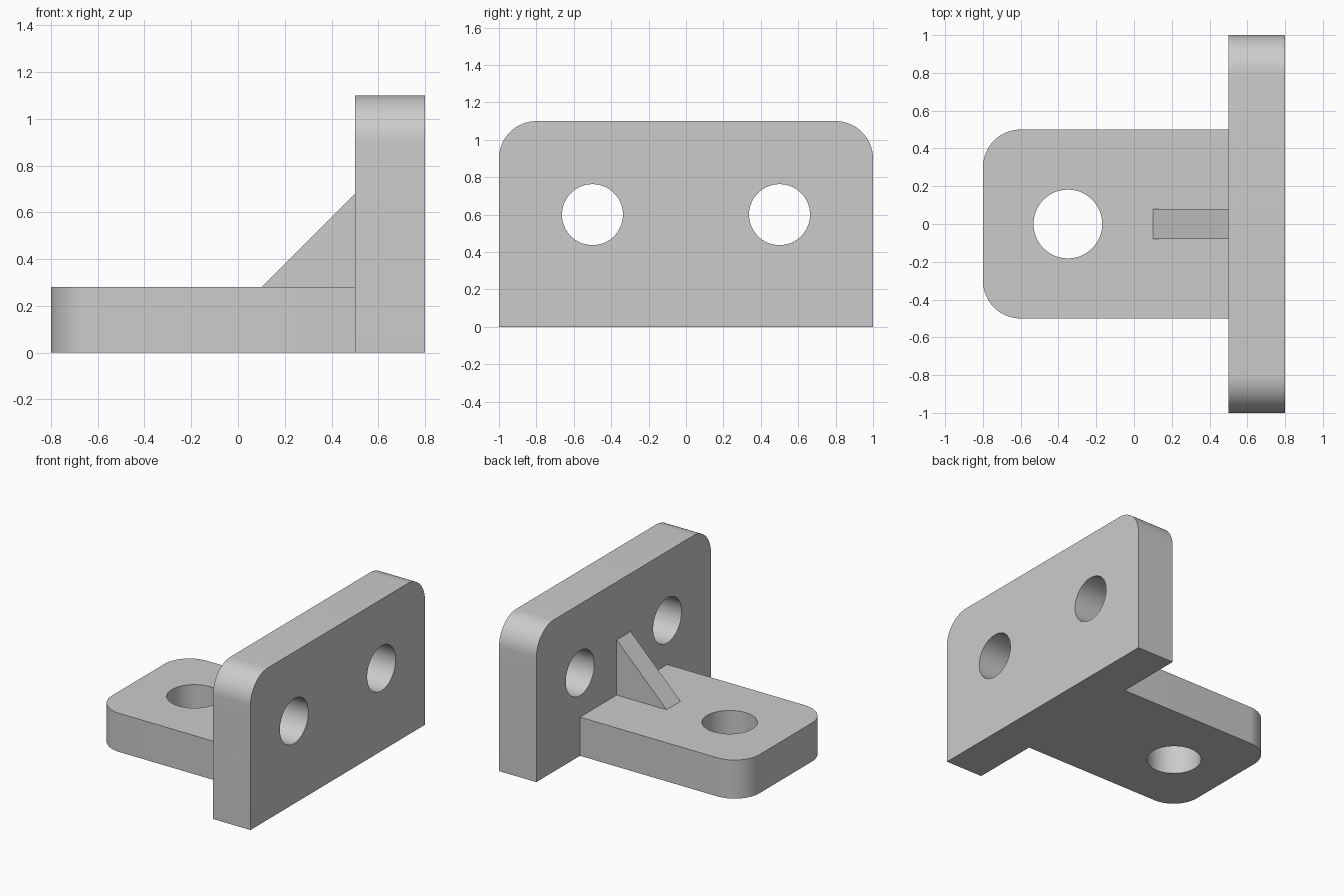
import bpy, bmesh
from math import pi, sin, cos, radians
from mathutils import Matrix, Vector

cube = bpy.data.objects.get("Cube")
if cube:
    bpy.data.objects.remove(cube, do_unlink=True)

steel = bpy.data.materials.new("plain grey")
steel.use_nodes = True
GREY = (0.6, 0.6, 0.6, 1)
steel.diffuse_color = GREY
steel.node_tree.nodes["Principled BSDF"].inputs["Base Color"].default_value = GREY

# Axis maps: local x, y, z of a profile to world axes
FLAT = Matrix.Identity(4)                                                  # extrudes along z
FACING_X = Matrix(((0, 0, 1, 0), (1, 0, 0, 0), (0, 1, 0, 0), (0, 0, 0, 1)))  # (y, z), along x
FACING_Y = Matrix(((1, 0, 0, 0), (0, 0, 1, 0), (0, 1, 0, 0), (0, 0, 0, 1)))  # (x, z), along y


def arc(cx, cy, r, start, sweep, steps):
    return [(cx + r * cos(start + sweep * i / steps),
             cy + r * sin(start + sweep * i / steps)) for i in range(steps + 1)]


def prism(name, outline, low, high, axes):
    """Extrude a closed outline between two levels."""
    bm = bmesh.new()
    face = bm.faces.new([bm.verts.new(axes @ Vector((u, v, low))) for u, v in outline])
    top = bmesh.ops.extrude_face_region(bm, geom=[face])["geom"]
    shift = axes @ Vector((0, 0, high - low))
    bmesh.ops.translate(bm, verts=[g for g in top if isinstance(g, bmesh.types.BMVert)], vec=shift)
    bmesh.ops.recalc_face_normals(bm, faces=bm.faces)
    mesh = bpy.data.meshes.new(name)
    bm.to_mesh(mesh)
    bm.free()
    mesh.materials.append(steel)
    obj = bpy.data.objects.new(name, mesh)
    bpy.context.collection.objects.link(obj)
    return obj


def drill(obj, holes, low, high, axes):
    """Cut round holes (u, v, radius) through a part, then smooth it."""
    bpy.ops.object.select_all(action="DESELECT")
    bpy.context.view_layer.objects.active = obj
    obj.select_set(True)
    for u, v, r in holes:
        cutter = prism("hole_cutter", arc(u, v, r, 0, 2 * pi, 64)[:-1], low - 0.1, high + 0.1, axes)
        cutter.hide_render = True
        mod = obj.modifiers.new("hole", "BOOLEAN")
        mod.operation, mod.solver, mod.object = "DIFFERENCE", "EXACT", cutter
        bpy.ops.object.modifier_apply(modifier=mod.name)
        bpy.data.objects.remove(cutter, do_unlink=True)
    bpy.ops.object.shade_smooth_by_angle(angle=radians(30))


# Upright mounting plate with rounded top corners and two bolt holes
R = 0.2
outline = ([(-1, 0), (1, 0)] + arc(1 - R, 1.1 - R, R, 0, pi / 2, 16)
           + arc(R - 1, 1.1 - R, R, pi / 2, pi / 2, 16))
plate = prism("upright_plate", outline, 0.5, 0.8, FACING_X)
drill(plate, [(side * 0.5, 0.6, 0.163) for side in (-1, 1)], 0.5, 0.8, FACING_X)

# Base tongue with rounded free end and one pivot hole
outline = ([(0.5, -0.5), (0.5, 0.5)] + arc(R - 0.8, 0.5 - R, R, pi / 2, pi / 2, 16)
           + arc(R - 0.8, R - 0.5, R, pi, pi / 2, 16))
tongue = prism("base_tongue", outline, 0, 0.28, FLAT)
drill(tongue, [(-0.35, 0, 0.182)], 0, 0.28, FLAT)

# Triangular rib bracing the plate against the tongue
prism("brace_rib", [(0.1, 0.28), (0.5, 0.28), (0.5, 0.68)], -0.08, 0.08, FACING_Y)
